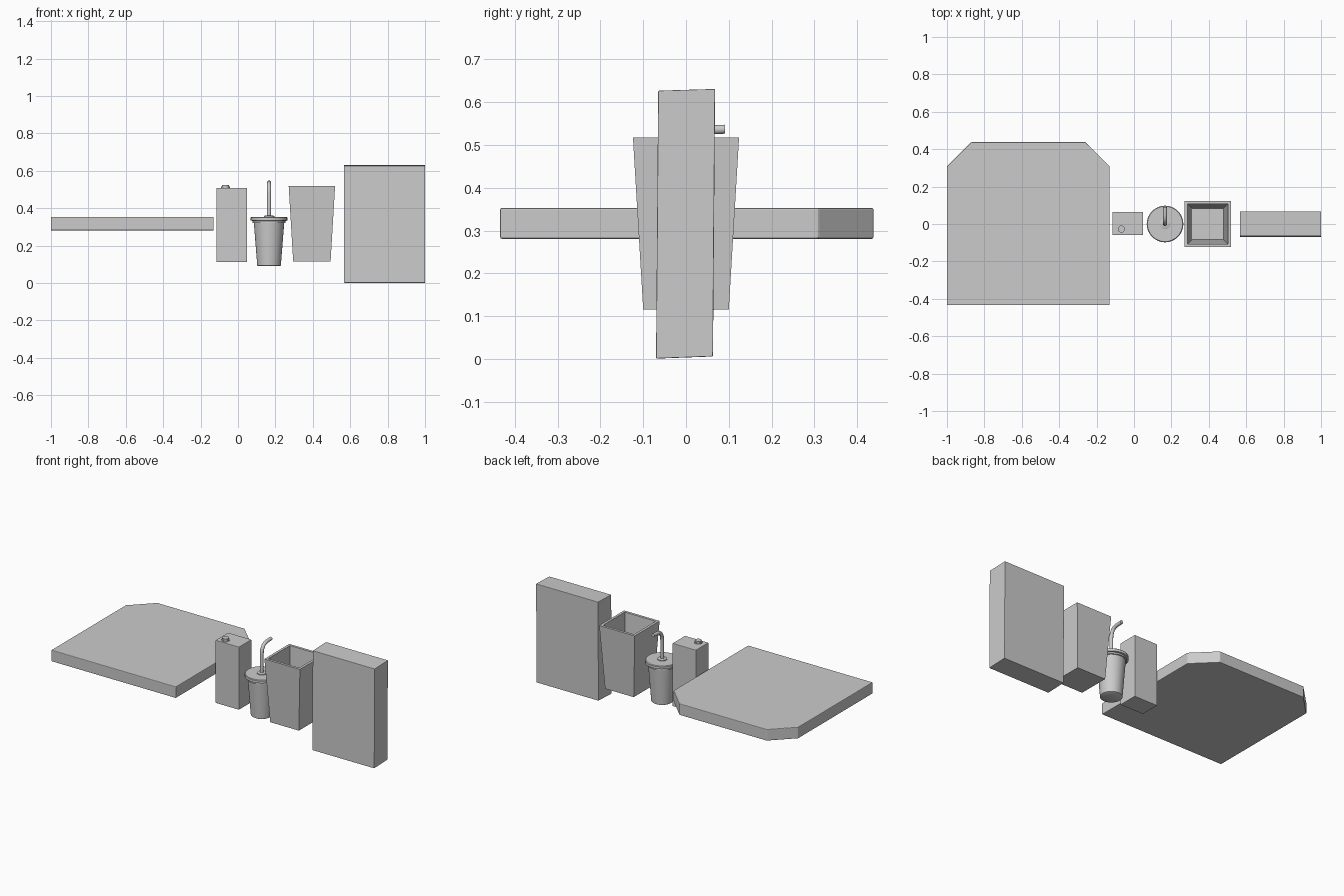
import bpy, bmesh, math

if "Cube" in bpy.data.objects:
    bpy.data.objects.remove(bpy.data.objects["Cube"])


def finish(name, bm, bevel=0, smooth=False):
    bmesh.ops.recalc_face_normals(bm, faces=bm.faces)
    me = bpy.data.meshes.new(name)
    bm.to_mesh(me)
    bm.free()
    ob = bpy.data.objects.new(name, me)
    bpy.context.collection.objects.link(ob)
    if bevel:
        mod = ob.modifiers.new("soft_edges", 'BEVEL')
        mod.width, mod.segments = bevel, 2
    if smooth:
        bpy.ops.object.select_all(action='DESELECT')
        ob.select_set(True)
        bpy.context.view_layer.objects.active = ob
        bpy.ops.object.shade_smooth_by_angle(angle=math.radians(35))
    return ob


def loft(name, rings, **kw):
    """Skin a stack of equal-length rings and cap both ends."""
    bm = bmesh.new()
    vs = [[bm.verts.new(p) for p in r] for r in rings]
    n = len(vs[0])
    for a, b in zip(vs, vs[1:]):
        for i in range(n):
            j = (i + 1) % n
            bm.faces.new((a[i], a[j], b[j], b[i]))
    bm.faces.new(vs[0])
    bm.faces.new(vs[-1])
    return finish(name, bm, **kw)


def prism(name, outline, z0, z1, **kw):
    return loft(name, [[(x, y, z) for x, y in outline] for z in (z0, z1)], **kw)


def lathe(name, cx, cy, profile, sides=32):
    steps = [2 * math.pi * i / sides for i in range(sides)]
    return loft(name, [[(cx + r * math.cos(t), cy + r * math.sin(t), z) for t in steps]
                       for r, z in profile], smooth=True)


# Flat takeaway box with clipped back corners
prism("flat_box", [(-1, -.434), (-.13, -.434), (-.13, .309), (-.26, .438),
                   (-.87, .438), (-1, .309)], .281, .353, bevel=.004)

# Drink carton and its cap
prism("carton", [(-.115, -.06), (.049, -.06), (.049, .065), (-.115, .065)],
      .112, .509, bevel=.003)
lathe("carton_cap", -.067, -.027, [(.023, .507), (.023, .516), (.019, .516), (.019, .525)], 20)

# Cup with tapered wall, lid and straw collar
CX = .166
lathe("cup", CX, 0, [(.058, .09), (.063, .093), (.082, .332)])
lathe("cup_lid", CX, 0, [(.088, .322), (.088, .332), (.098, .334), (.098, .349), (.094, .353)])
lathe("straw_collar", CX, 0, [(.028, .351), (.028, .358), (.024, .36)], 24)

# Bent straw, swept along a path leaning to the back
path = [(0, .34), (0, .475), (.004, .5), (.014, .519), (.03, .531), (.05, .535), (.091, .537)]
cu = bpy.data.curves.new("straw", 'CURVE')
cu.dimensions = '3D'
cu.bevel_depth, cu.bevel_resolution, cu.use_fill_caps = .011, 3, True
sp = cu.splines.new('POLY')
sp.points.add(len(path) - 1)
for p, (y, z) in zip(sp.points, path):
    p.co = (CX, y, z, 1)
straw = bpy.data.objects.new("straw", cu)
bpy.context.collection.objects.link(straw)
bpy.ops.object.select_all(action='DESELECT')
straw.select_set(True)
bpy.context.view_layer.objects.active = straw
bpy.ops.object.convert(target='MESH')
bpy.ops.object.shade_smooth_by_angle(angle=math.radians(40))


# Open square container: outside wall, rim, inside wall, floor
def square(h, z):
    return [(.395 + sx * h, sy * h, z) for sx, sy in ((-1, -1), (1, -1), (1, 1), (-1, 1))]


loft("open_container", [square(.1, .116), square(.124, .518),
                        square(.108, .518), square(.084, .132)])

# Tall box, leaning very slightly
side = [(-.07, .001), (.063, .006), (.068, .631), (-.065, .627)]
loft("tall_box", [[(x, y, z) for y, z in side] for x in (.567, 1)], bevel=.002)
